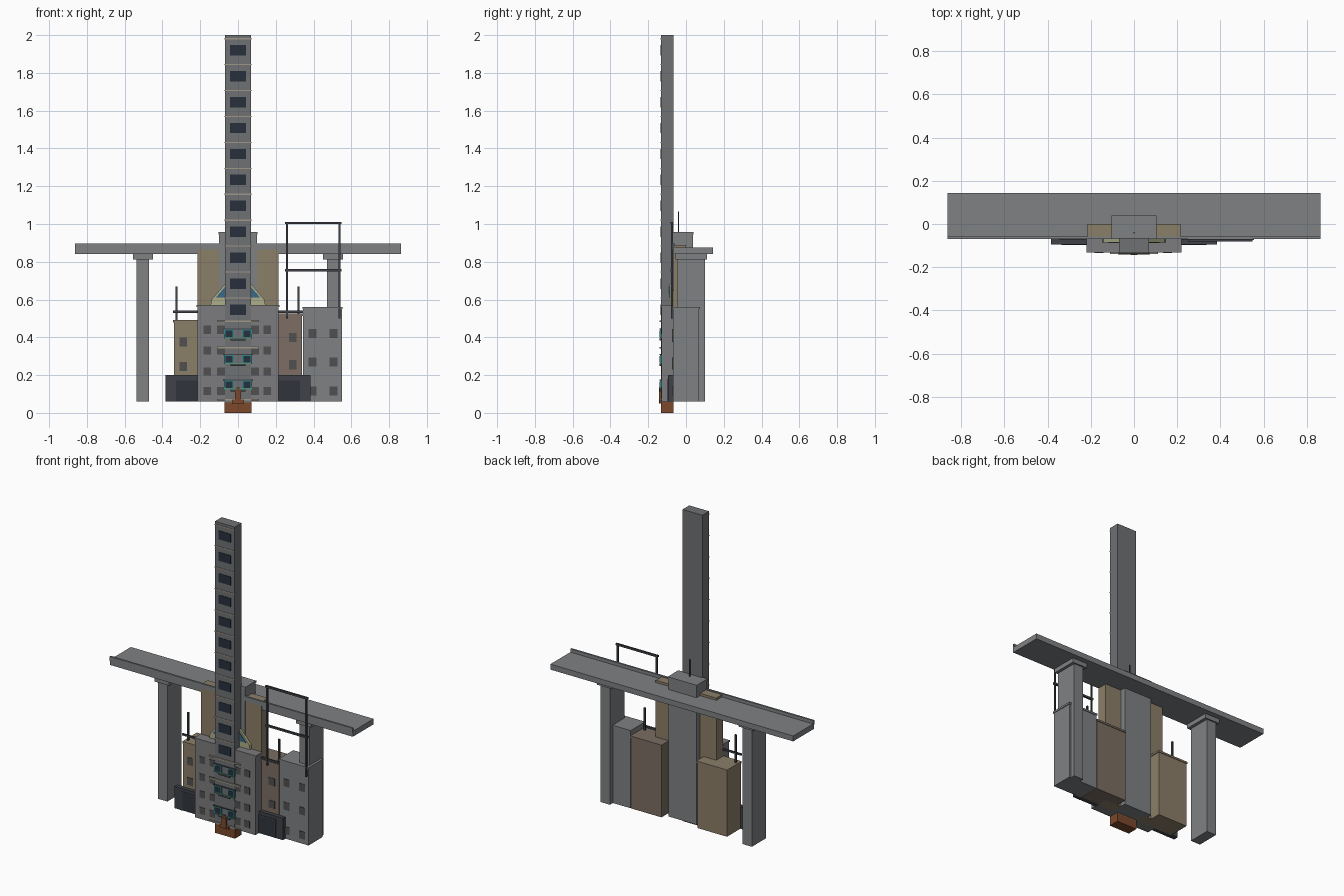
import bpy, bmesh
from mathutils import Vector

if "Cube" in bpy.data.objects:
    bpy.data.objects.remove(bpy.data.objects["Cube"])


def mat(name, r, g, b):
    m = bpy.data.materials.new(name)
    m.diffuse_color = (r, g, b, 1)
    m.use_nodes = True
    m.node_tree.nodes["Principled BSDF"].inputs["Base Color"].default_value = m.diffuse_color
    return m


CONCRETE = mat("concrete", .21, .22, .23)
TOWER = mat("tower_grey", .16, .165, .175)
BLOCK = mat("block_grey", .20, .20, .21)
TAN = mat("tan_plaster", .26, .21, .14)
BROWN = mat("brown_plaster", .20, .155, .125)
DARK = mat("dark_metal", .05, .055, .065)
PANEL = mat("shutter_panel", .03, .035, .045)
GLASS = mat("window_glass", .02, .03, .045)
PANE = mat("dull_window", .08, .08, .08)
TRIM = mat("floor_trim", .36, .31, .25)
TEAL = mat("teal", .03, .25, .28)
CREAM = mat("cream_frame", .42, .42, .25)
BLUE = mat("blue_glass", .04, .14, .24)
GREEN = mat("green_rail", .12, .30, .17)
RUST = mat("rust", .20, .065, .025)


def boxes(name, material, ranges):
    """One object made of boxes given as (x0, x1, y0, y1, z0, z1)."""
    bm = bmesh.new()
    for x0, x1, y0, y1, z0, z1 in ranges:
        vs = bmesh.ops.create_cube(bm, size=1)["verts"]
        for v in vs:
            v.co = Vector(((x0 + x1) / 2 + v.co.x * (x1 - x0),
                           (y0 + y1) / 2 + v.co.y * (y1 - y0),
                           (z0 + z1) / 2 + v.co.z * (z1 - z0)))
    return finish(name, bm, material)


def finish(name, bm, material):
    bmesh.ops.recalc_face_normals(bm, faces=bm.faces)
    me = bpy.data.meshes.new(name)
    bm.to_mesh(me)
    bm.free()
    me.materials.append(material)
    ob = bpy.data.objects.new(name, me)
    bpy.context.collection.objects.link(ob)
    return ob


def prism(name, material, outline, y0, y1):
    """Extrude an xz outline from y0 to y1."""
    bm = bmesh.new()
    face = bm.faces.new([bm.verts.new((x, y0, z)) for x, z in outline])
    out = bmesh.ops.extrude_face_region(bm, geom=[face])["geom"]
    for g in out:
        if isinstance(g, bmesh.types.BMVert):
            g.co.y = y1
    return finish(name, bm, material)


def both(r):
    """A box range and its mirror across x = 0."""
    return [r, (-r[1], -r[0]) + tuple(r[2:])]


def windows(name, xs, zs, w, h, y, material=PANE):
    boxes(name, material, [(x - w / 2, x + w / 2, y - .003, y + .004, z - h / 2, z + h / 2)
                           for x in xs for z in zs])


# Tall tower on its rust base
boxes("tower", TOWER, [(-.07, .07, -.133, -.065, .055, 2)])
boxes("base_block", RUST, [(-.072, .072, -.133, -.065, 0, .057)])
floors = [1.92 - i * .1373 for i in range(11)]
windows("tower_windows", [0], floors, .084, .055, -.133, GLASS)
boxes("tower_floor_trim", TRIM,
      [(-.071, .071, -.136, -.13, z + .058, z + .064) for z in floors])

# Front block with roof edge and window grid
boxes("front_block", BLOCK, [(-.215, .215, -.13, -.065, .06, .56)])
boxes("front_block_coping", BLOCK, [(-.219, .219, -.132, -.063, .56, .57)])
windows("front_block_windows", [-.162, -.09, .09, .155], [.44, .33, .22, .115], .04, .043, -.13)

# Rear core rising through the deck
boxes("core_wings", TAN, [(-.215, .215, -.067, 0, .06, .89)])
boxes("core_shaft", CONCRETE, [(-.1, .1, -.07, .036, .06, .95)])
boxes("core_roof", CONCRETE, [(-.103, .103, -.07, .039, .945, .957)])

# Elevated deck with front parapet, piers and pier caps
boxes("deck", CONCRETE, [(-.862, .862, -.066, .144, .84, .875)])
boxes("deck_parapet", CONCRETE, [(-.862, .862, -.07, -.058, .866, .896)])
boxes("piers", CONCRETE, both((.47, .538, -.045, .1, .06, .82)))
boxes("pier_caps", CONCRETE, both((.45, .556, -.055, .11, .812, .845)))

# Side buildings: walls, coping, windows
sides = [
    ("tan_house", TAN, -.34, -.13, .485, [-.29], [.375, .245]),
    ("brown_house", BROWN, .125, .34, .52, [.29], [.4, .255]),
    ("grey_house", CONCRETE, .345, .55, .555, [.395, .505], [.42, .27, .115]),
]
for name, m, x0, x1, top, xs, zs in sides:
    boxes(name, m, [(x0, x1, -.07, .07, .06, top)])
    boxes(name + "_coping", m, [(x0 - .004, x1 + .004, -.074, .074, top - .006, top + .006)])
    windows(name + "_windows", xs, zs, .042, .048, -.07)

# Street level shop fronts
boxes("shop_fronts", DARK, both((.21, .385, -.095, -.065, .06, .2)))
boxes("shop_frames", DARK, both((.215, .335, -.098, -.09, .172, .18))
      + both((.327, .335, -.098, -.09, .06, .18)))
boxes("shop_shutters", PANEL, both((.215, .327, -.097, -.09, .062, .172)))

# Gabled skylight behind the tower
prism("skylight_frame", CREAM,
      [(-.145, .572), (.145, .572), (.14, .6), (.05, .705), (-.05, .705), (-.14, .6)],
      -.085, -.066)
for s, side in ((-1, "left"), (1, "right")):
    prism(side + "_skylight_glass", BLUE,
          [(s * .06, .61), (s * .118, .61), (s * .06, .677)], -.089, -.08)

# Three balconies: teal frames, glass, ledge and green rail
for i, z in enumerate((.42, .285, .15)):
    n = f"balcony_{i + 1}"
    boxes(n + "_frames", TEAL, both((.022, .073, -.138, -.128, z - .024, z + .022)))
    boxes(n + "_glass", GLASS, both((.028, .066, -.14, -.13, z - .017, z + .016)))
    boxes(n + "_slab", DARK, [(-.08, .08, -.139, -.128, z + .022, z + .028),
                              (-.04, .04, -.141, -.128, z - .036, z - .026)])
    boxes(n + "_rail", GREEN, [(-.075, .075, -.14, -.136, z - .026, z - .022)])
boxes("facade_ledges", TRIM, [(-.11, .11, -.139, -.128, z - .004, z + .004)
                              for z in (.485, .345, .07)])

# Small rust figure above the base
boxes("base_figure", RUST, [(-.016, .016, -.143, -.13, .05, .115),
                            (-.032, .032, -.141, -.13, .05, .07),
                            (-.009, .009, -.142, -.13, .115, .135)])

# Masts, roof rails and the tall open frame on the right
r = .005
boxes("roof_masts", DARK, [(-.325 - r, -.325 + r, -.045, -.035, .48, .67),
                           (.32 - r, .32 + r, -.045, -.035, .51, .67),
                           (-.003, .003, -.043, -.037, .95, 1.065)])
boxes("roof_rails", DARK, both((.21, .345, -.075, -.065, .53, .541)))
frame = [(x - r, x + r, -.08, -.07, .5, 1.005) for x in (.26, .537)]
frame += [(.25, .548, -.081, -.069, z - .006, z + .006) for z in (1.005, .755)]
boxes("open_frame", DARK, frame)
